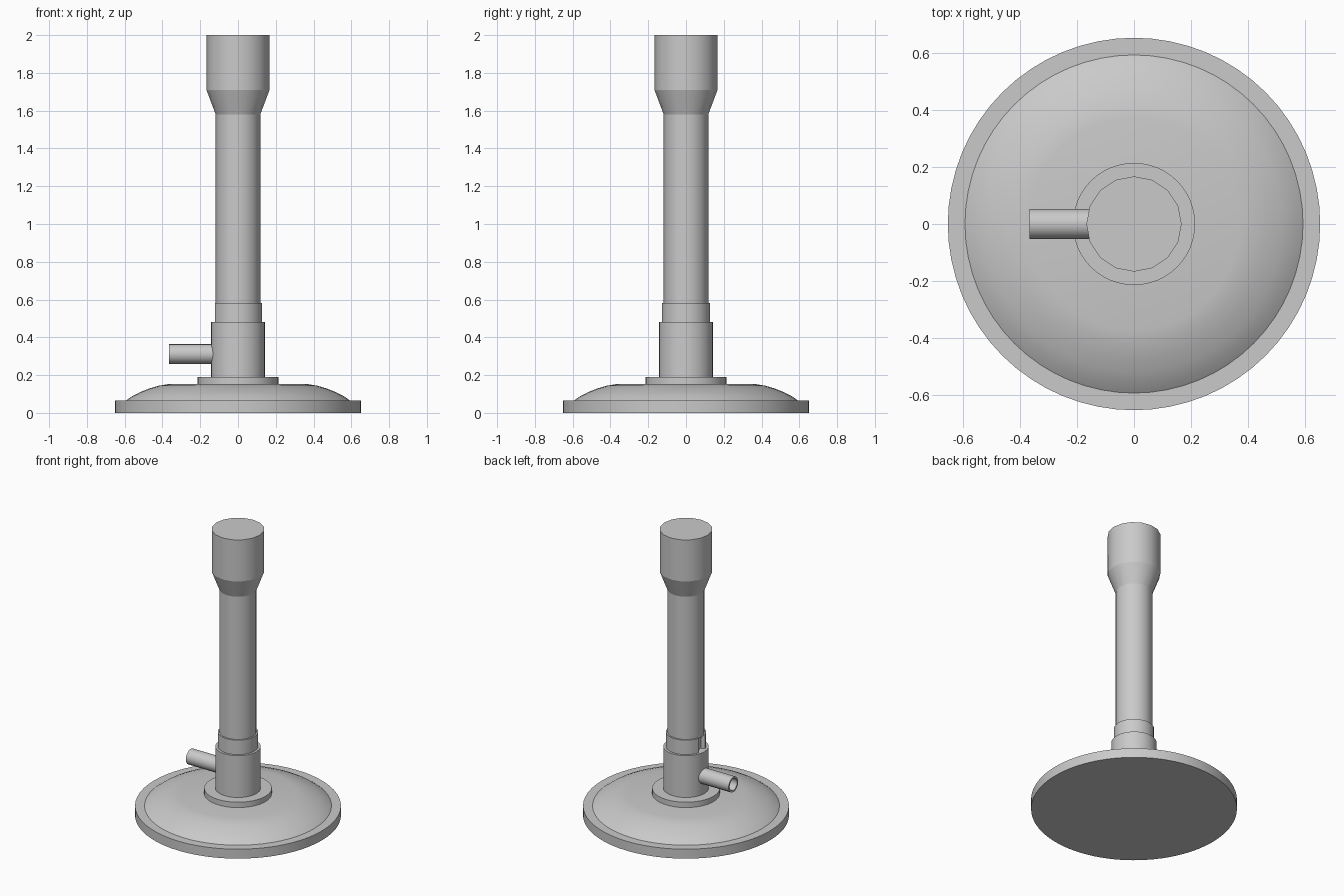
import bpy, bmesh, math
from mathutils import Matrix

if "Cube" in bpy.data.objects:
    bpy.data.objects.remove(bpy.data.objects["Cube"], do_unlink=True)

grey = bpy.data.materials.new("grey_metal")
grey.use_nodes = True
colour = (0.59, 0.59, 0.59, 1)
grey.diffuse_color = colour
grey.node_tree.nodes["Principled BSDF"].inputs["Base Color"].default_value = colour


def lathe(bm, profile, sides, start=0.0, sweep=360.0, closed=False):
    """Turn an (r, z) profile around z; a partial sweep gets end caps."""
    full = sweep == 360.0
    columns = sides if full else sides + 1
    rings = []
    for r, z in profile:
        if r == 0:
            rings.append([bm.verts.new((0, 0, z))] * columns)
            continue
        angles = [math.radians(start + sweep * i / sides) for i in range(columns)]
        rings.append([bm.verts.new((r * math.cos(a), r * math.sin(a), z)) for a in angles])
    pairs = list(zip(rings, rings[1:])) + ([(rings[-1], rings[0])] if closed else [])
    for low, high in pairs:
        for i in range(sides):
            j = (i + 1) % columns
            corners = dict.fromkeys((low[i], low[j], high[j], high[i]))
            bm.faces.new(list(corners))
    if not full:
        bm.faces.new([ring[0] for ring in rings])
        bm.faces.new([ring[-1] for ring in rings])


def finish(name, bm, matrix=Matrix(), crease=15):
    """Smooth around the axis, sharp where the profile turns."""
    bmesh.ops.recalc_face_normals(bm, faces=bm.faces)
    for f in bm.faces:
        f.smooth = True
    for e in bm.edges:
        a, b = e.verts
        around = abs(a.co.z - b.co.z) < 1e-5
        turn = math.degrees(e.calc_face_angle(0))
        e.smooth = not (turn > 50 or (around and turn > crease))
    bm.transform(matrix)
    mesh = bpy.data.meshes.new(name)
    bm.to_mesh(mesh)
    bm.free()
    mesh.materials.append(grey)
    obj = bpy.data.objects.new(name, mesh)
    bpy.context.collection.objects.link(obj)
    return obj


def turned(name, profile, sides, matrix=Matrix(), **options):
    bm = bmesh.new()
    lathe(bm, profile, sides, **options)
    return finish(name, bm, matrix)


# Domed foot with a flat flange
turned("base", [(0, 0), (0.652, 0), (0.652, 0.066), (0.592, 0.066), (0.56, 0.089),
                (0.52, 0.109), (0.47, 0.129), (0.42, 0.144), (0.37, 0.152), (0, 0.153)], 64)

# Mounting disc and lower body
turned("base_disc", [(0, 0.14), (0.214, 0.14), (0.214, 0.19), (0, 0.19)], 48)
turned("lower_body", [(0, 0.18), (0.144, 0.18), (0.144, 0.482), (0, 0.482)], 24)

# Collar with the air slot above the gas inlet
turned("air_collar", [(0.09, 0.475), (0.128, 0.475), (0.128, 0.583), (0.09, 0.583)], 24,
       start=197, sweep=326, closed=True)

# Hollow barrel with flared head and funnel-shaped bore
bm = bmesh.new()
lathe(bm, [(0, 0.46), (0.1, 0.46), (0.1, 0.575), (0.118, 0.575), (0.118, 1.58),
           (0.167, 1.71), (0.167, 2)], 16)
lathe(bm, [(0, 0.62), (0.095, 0.72), (0.095, 1.58), (0.146, 1.71), (0.146, 2)], 10, start=90)
bmesh.ops.bridge_loops(bm, edges=[e for e in bm.edges if e.is_boundary])
finish("barrel", bm)

# Hollow gas inlet pointing to the side
sideways = Matrix.Translation((-0.12, 0, 0.312)) @ Matrix.Rotation(math.radians(-90), 4, "Y")
turned("gas_inlet", [(0, 0), (0.053, 0), (0.053, 0.246), (0.041, 0.246), (0.041, 0.03), (0, 0.03)],
       16, sideways)
